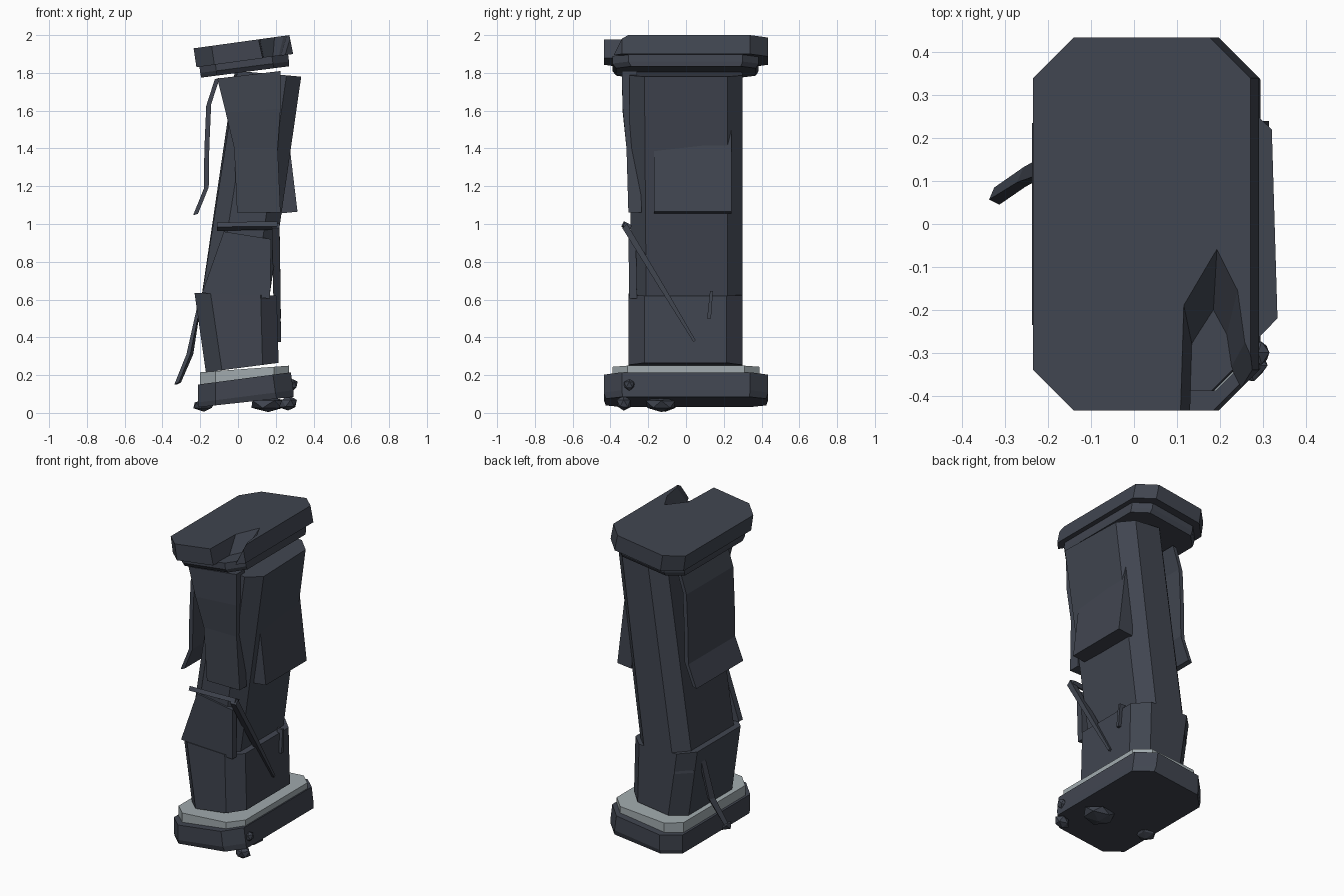
import bpy, bmesh, math, random
from mathutils import Vector

if "Cube" in bpy.data.objects:
    bpy.data.objects.remove(bpy.data.objects["Cube"])

random.seed(4)


def material(name, rgb):
    m = bpy.data.materials.new(name)
    m.diffuse_color = (*rgb, 1)
    m.use_nodes = True
    m.node_tree.nodes["Principled BSDF"].inputs["Base Color"].default_value = m.diffuse_color
    return m


SLATE = material("dark slate", (0.052, 0.060, 0.080))
PALE = material("pale stone", (0.36, 0.41, 0.43))


def loft(name, rings, mat=SLATE):
    """Skin a closed solid through rings with equal point counts."""
    bm = bmesh.new()
    vs = [[bm.verts.new(p) for p in r] for r in rings]
    n = len(rings[0])
    for a, b in zip(vs, vs[1:]):
        for i in range(n):
            j = (i + 1) % n
            bm.faces.new((a[i], a[j], b[j], b[i]))
    bm.faces.new(vs[0][::-1])
    bm.faces.new(vs[-1])
    bmesh.ops.recalc_face_normals(bm, faces=bm.faces)
    me = bpy.data.meshes.new(name)
    bm.to_mesh(me)
    bm.free()
    me.materials.append(mat)
    ob = bpy.data.objects.new(name, me)
    bpy.context.collection.objects.link(ob)
    return ob


def octagon(xl, zl, xr, zr, y0, y1, c, skew=0.0):
    """Chamfered rectangle, tilted so z runs from zl (left) to zr (right)."""
    pts = [(xl + c, y0), (xr - c, y0), (xr, y0 + c), (xr, y1 - c),
           (xr - c, y1), (xl + c, y1), (xl, y1 - c), (xl, y0 + c)]
    return [(x + skew * y, y, zl + (zr - zl) * (x - xl) / (xr - xl)) for x, y in pts]


def strip(name, sections):
    """Bent bar: each section is centre, half width vector, half thickness vector."""
    rings = []
    for c, w, t in sections:
        c, w, t = Vector(c), Vector(w), Vector(t)
        rings.append([c - w - t, c + w - t, c + w + t, c - w + t])
    return loft(name, rings)


# Base slab and pale plinth
loft("base_slab", [octagon(-.21, .03, .295, .085, -.425, .425, .09),
                   octagon(-.213, .055, .293, .12, -.435, .435, .095),
                   octagon(-.213, .15, .28, .215, -.435, .435, .095)])
loft("plinth", [octagon(-.2, .15, .27, .20, -.39, .39, .08),
                octagon(-.2, .215, .27, .25, -.39, .39, .08)], PALE)

# Shaft: lower block leaning one way, long drum leaning the other
loft("lower_block", [octagon(-.17, .215, .215, .265, -.305, .30, .085),
                     octagon(-.23, .635, .205, .62, -.305, .30, .085)])
loft("shaft", [octagon(-.21, .5, .15, .5, -.29, .30, .08),
               octagon(-.01, 1.81, .328, 1.78, -.30, .30, .08, -.03)])

# Capital: under tier and top slab
loft("capital_tier", [octagon(-.195, 1.775, .27, 1.835, -.37, .37, .08),
                      octagon(-.2, 1.80, .27, 1.86, -.39, .385, .085),
                      octagon(-.205, 1.84, .265, 1.90, -.39, .385, .085)])
slab = loft("capital_slab", [octagon(-.22, 1.83, .292, 1.90, -.435, .435, .095),
                             octagon(-.235, 1.93, .272, 2.0, -.435, .435, .095)])

# Broken notch in the front right corner of the slab
outline = [(.11, -.16), (.195, -.03), (.245, -.14), (.262, -.27),
           (.30, -.36), (.22, -.48), (.10, -.48)]
low = [(.17 + (x - .17) * .55, -.42 + (y + .42) * .5, 1.872) for x, y in outline]
cutter = loft("notch_cutter", [low, [(x, y, 2.01) for x, y in outline]])
cutter.hide_render = True
mod = slab.modifiers.new("notch", 'BOOLEAN')
mod.operation, mod.object, mod.solver = 'DIFFERENCE', cutter, 'EXACT'
bpy.context.view_layer.objects.active = slab
slab.select_set(True)
bpy.ops.object.modifier_apply(modifier=mod.name)
bpy.data.objects.remove(cutter)

# Loose cladding plates on the shaft
strip("upper_front_plate", [
    ((.058, -.30, 1.79), (.168, 0, .02), (0, .04, 0)),
    ((.08, -.295, 1.6), (.145, 0, .01), (0, .04, 0)),
    ((.095, -.28, 1.4), (.115, 0, 0), (0, .035, 0)),
    ((.11, -.27, 1.06), (.115, 0, 0), (0, .035, 0))])
strip("right_plate", [((.20, .035, 1.77), (0, .205, 0), (.03, 0, 0)),
                      ((.265, .035, 1.06), (0, .205, 0), (.05, 0, .005))])
strip("left_plate", [((x, 0, z), (0, .235, 0), (.013, 0, .004)) for x, z in
                     ((-.11, 1.77), (-.155, 1.63), (-.165, 1.40), (-.168, 1.19), (-.225, 1.05))])
strip("lower_front_plate", [((.05, -.285, .94), (.125, 0, -.02), (0, .02, 0)),
                            ((-.01, -.28, .62), (.18, 0, -.015), (0, .02, 0))])

# Band across the front, then trailing down the right side
strip("front_band", [((-.11, -.315, .985), (0, .018, -.01), (0, .006, .012)),
                     ((.05, -.318, .99), (0, .018, -.01), (0, .006, .012)),
                     ((.21, -.31, .99), (0, .018, -.01), (0, .006, .012))])
strip("side_band", [((.20, -.325, .99), (.02, 0, 0), (0, .012, .012)),
                    ((.205, -.13, .67), (.02, 0, 0), (0, .012, .006)),
                    ((.215, .045, .38), (.012, 0, 0), (0, .006, .004))])

# Hanging splinters
strip("right_splinter", [((.205, .135, .645), (.02, 0, 0), (0, .008, 0)),
                         ((.215, .122, .50), (.012, 0, 0), (0, .01, 0))])
strip("left_splinter", [((-.20, .14, .60), (0, .02, 0), (.008, 0, 0)),
                        ((-.255, .11, .31), (.008, .018, 0), (.01, -.005, 0)),
                        ((-.32, .065, .155), (.006, .014, 0), (.012, -.006, .006))])


# Rubble under the base
def rock(name, centre, size):
    bm = bmesh.new()
    bmesh.ops.create_icosphere(bm, subdivisions=1, radius=1)
    for v in bm.verts:
        k = random.uniform(.8, 1.0)
        v.co = Vector([c + s * k * a for c, s, a in zip(centre, size, v.co)])
        v.co.z = max(v.co.z, 0)
    me = bpy.data.meshes.new(name)
    bm.to_mesh(me)
    bm.free()
    me.materials.append(SLATE)
    bpy.context.collection.objects.link(bpy.data.objects.new(name, me))


rock("rubble_centre", (.16, -.13, .045), (.12, .10, .048))
rock("rubble_corner", (.265, -.33, .05), (.055, .045, .045))
rock("rubble_left", (-.18, -.11, .04), (.068, .07, .035))
rock("rubble_edge", (.29, -.30, .15), (.03, .035, .035))
